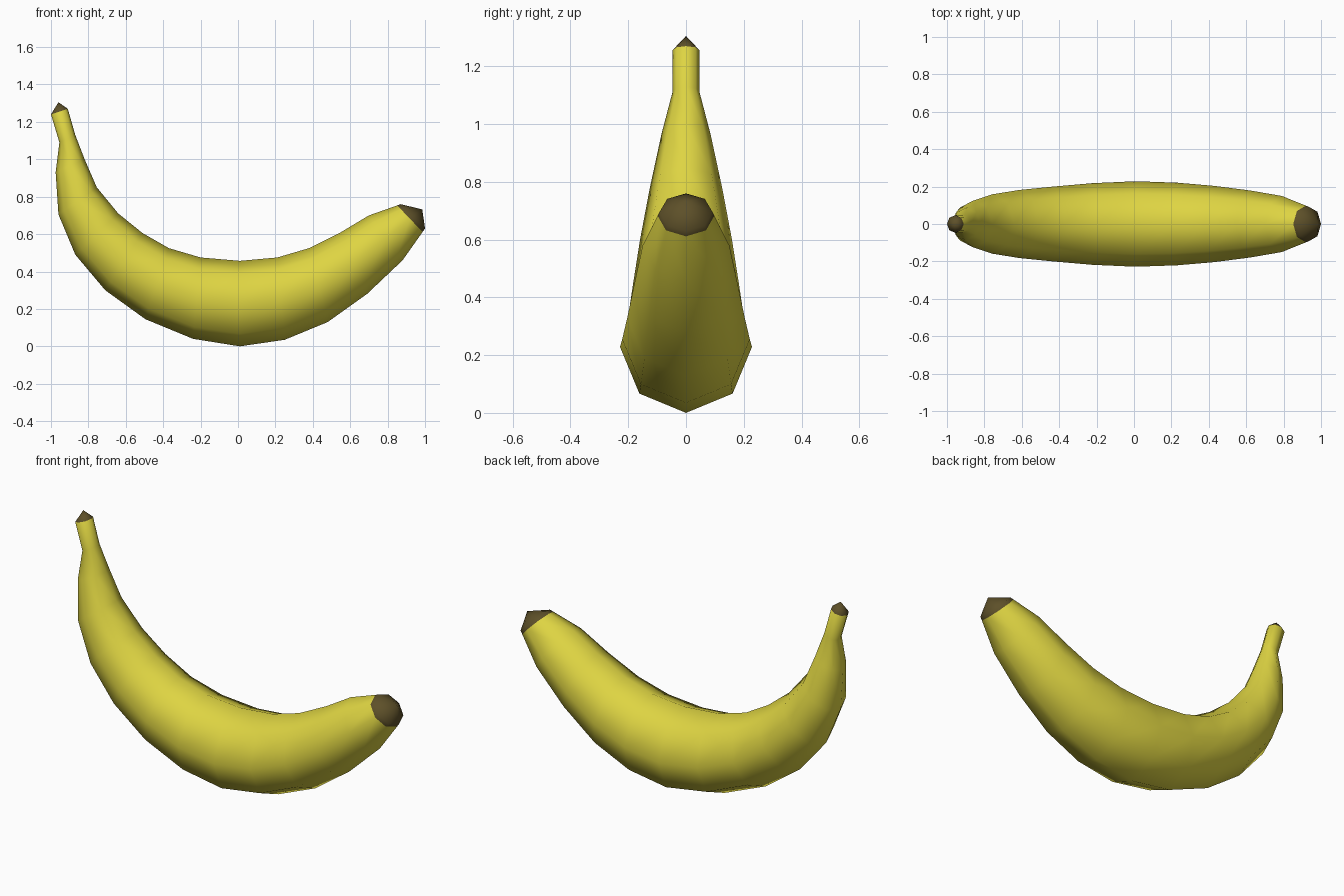
import bpy, bmesh, math
from mathutils import Vector

if "Cube" in bpy.data.objects:
    bpy.data.objects.remove(bpy.data.objects["Cube"])

SIDES = 8


def material(name, rgb):
    m = bpy.data.materials.new(name)
    m.diffuse_color = (*rgb, 1)
    m.use_nodes = True
    m.node_tree.nodes["Principled BSDF"].inputs["Base Color"].default_value = m.diffuse_color
    return m


# Side profile (x, z): outer curve and matching inner curve, stem to blossom end
outer = [(-1.0, 1.24), (-.955, 1.09), (-.975, .93), (-.96, .705), (-.87, .49),
         (-.71, .30), (-.495, .145), (-.24, .04), (.01, 0), (.25, .035),
         (.48, .13), (.69, .28), (.88, .46), (1.0, .63)]
inner = [(-.91, 1.27), (-.87, 1.13), (-.82, 1.0), (-.755, .85), (-.64, .71),
         (-.51, .605), (-.37, .525), (-.20, .475), (.01, .457), (.21, .475),
         (.38, .525), (.55, .61), (.70, .70), (.87, .76)]
pairs = [(Vector((a, 0, b)), Vector((c, 0, d)))
         for (a, b), (c, d) in zip(outer, inner)]

# Extra thin band just before the blossom end for the brown edge
band = tuple(p.lerp(q, .89) for p, q in zip(pairs[-2], pairs[-1]))
pairs.insert(-1, band)

# Round rings spanning each outer/inner pair
bm = bmesh.new()
rings = []
for lo, hi in pairs:
    mid, arm = (lo + hi) / 2, (hi - lo) / 2
    side = Vector((0, arm.length, 0))
    rings.append([bm.verts.new(mid + arm * math.cos(t) + side * math.sin(t))
                  for t in (math.tau * i / SIDES for i in range(SIDES))])

# Peel: the last band is brown
for k, (r, s) in enumerate(zip(rings, rings[1:])):
    for i in range(SIDES):
        j = (i + 1) % SIDES
        f = bm.faces.new((r[i], r[j], s[j], s[i]))
        f.material_index = 1 if k == len(rings) - 2 else 0

# Pointed brown caps on the stem and the blossom end
for ring, tip in ((rings[0], (-.96, 0, 1.305)), (rings[-1], (.985, 0, .732))):
    v = bm.verts.new(tip)
    for i in range(SIDES):
        bm.faces.new((ring[i], ring[(i + 1) % SIDES], v)).material_index = 1

bmesh.ops.recalc_face_normals(bm, faces=bm.faces)
for f in bm.faces:
    f.smooth = True
mesh = bpy.data.meshes.new("banana")
bm.to_mesh(mesh)
bm.free()
mesh.materials.append(material("banana yellow", (.73, .66, .055)))
mesh.materials.append(material("tip brown", (.11, .08, .022)))
bpy.context.collection.objects.link(bpy.data.objects.new("banana", mesh))
